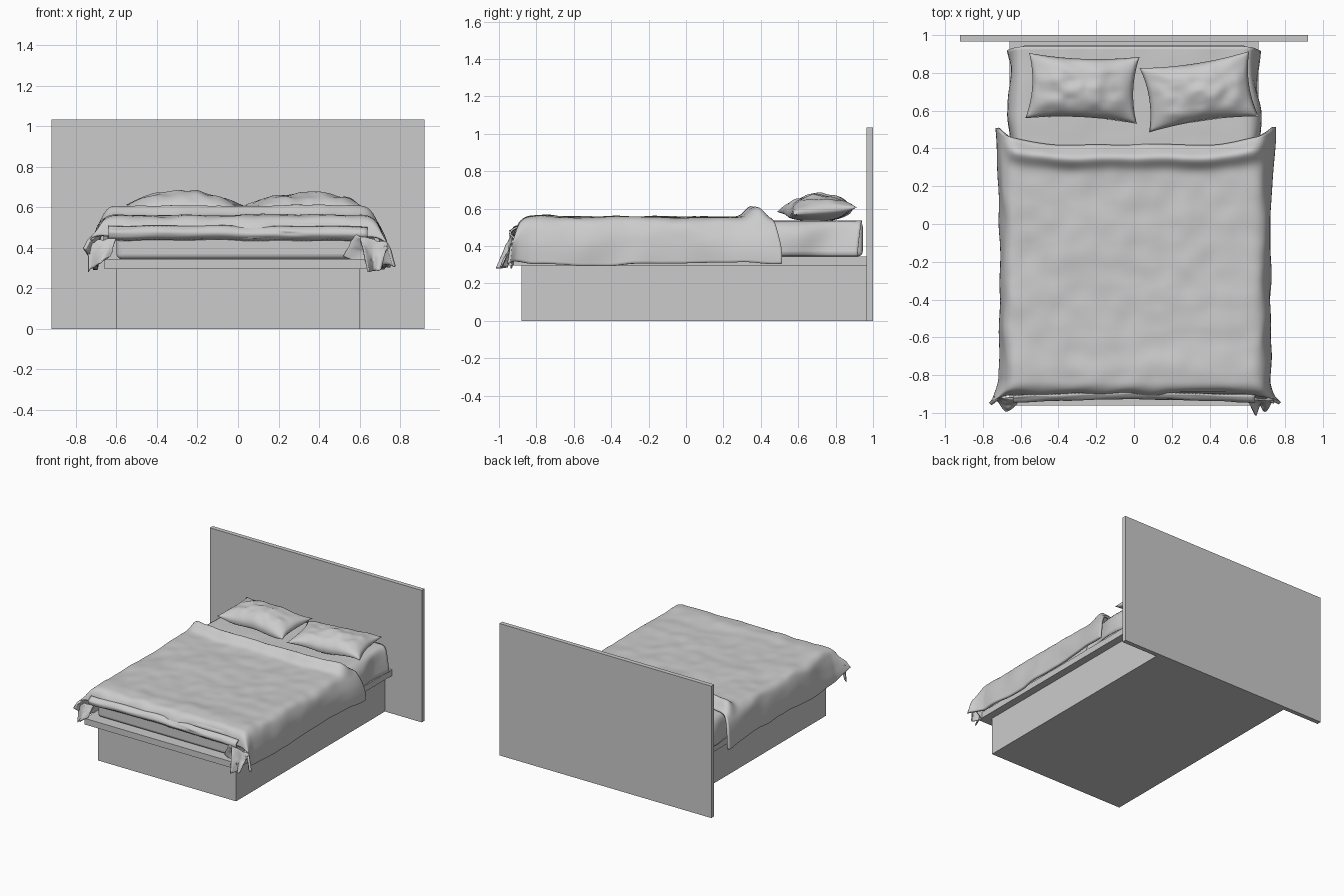
import bpy
from math import exp, sin, pi, hypot, copysign
from mathutils import Vector, noise

if "Cube" in bpy.data.objects:
    bpy.data.objects.remove(bpy.data.objects["Cube"])


def box(name, lo, hi, bevel=0.0):
    lo, hi = Vector(lo), Vector(hi)
    bpy.ops.mesh.primitive_cube_add(size=1, location=(lo + hi) / 2)
    ob = bpy.context.object
    ob.name = name
    ob.scale = hi - lo
    bpy.ops.object.transform_apply(location=False, rotation=False, scale=True)
    if bevel:
        m = ob.modifiers.new("bevel", 'BEVEL')
        m.width, m.segments = bevel, 4
        bpy.ops.object.shade_smooth_by_angle()
    return ob


def surface(name, fns, nu, nv, thick=0.0):
    """Smooth grid(s) from functions of u, v in 0..1; solidified if thick."""
    verts, faces = [], []
    for k, fn in enumerate(fns):
        base = len(verts)
        verts += [fn(i / nu, j / nv) for j in range(nv + 1) for i in range(nu + 1)]
        for j in range(nv):
            for i in range(nu):
                a = base + j * (nu + 1) + i
                f = (a, a + 1, a + nu + 2, a + nu + 1)
                faces.append(f if k == 0 else f[::-1])
    me = bpy.data.meshes.new(name)
    me.from_pydata(verts, [], faces)
    me.shade_smooth()
    ob = bpy.data.objects.new(name, me)
    bpy.context.collection.objects.link(ob)
    if len(fns) > 1:
        w = ob.modifiers.new("weld", 'WELD')
        w.merge_threshold = 0.0005
    if thick:
        s = ob.modifiers.new("thickness", 'SOLIDIFY')
        s.thickness, s.offset = thick, -1
    return ob


def rumple(x, y, scale, seed):
    return noise.noise(Vector((x * scale, y * scale, seed)))


def smooth(a, b, x):
    t = min(1, max(0, (x - a) / (b - a)))
    return t * t * (3 - 2 * t)


def bulge(d, amount, r=0.07):
    return amount * (1 - exp(-d / r))


def drop(d, r=0.07):
    return d - r * (1 - exp(-d / r))


# Headboard, plinth, platform, mattress
box("headboard", (-0.92, 0.965, 0), (0.92, 1.0, 1.035))
box("plinth", (-0.6, -0.88, 0), (0.6, 0.965, 0.297))
box("platform", (-0.66, -0.96, 0.297), (0.66, 0.965, 0.345))
box("mattress", (-0.6, -0.89, 0.345), (0.6, 0.945, 0.53), 0.025)


# Fitted sheet draped over the pillow end
def sheet(u, v):
    s, y = (u * 2 - 1) * 0.83, 0.25 + 0.69 * v
    ds = max(0, abs(s) - 0.59)
    out = bulge(ds, 0.075 + 0.025 * rumple(s, y, 5, 2) + 0.012 * sin(y * 14))
    x = copysign(min(abs(s), 0.59) + out, s)
    z = max(0.347, 0.535 - drop(ds) * 1.1 + 0.003 * rumple(s, y, 8, 4))
    return (x, y - 0.1 * ds * v, z)


surface("fitted_sheet", [sheet], 60, 40, 0.006)


# Duvet: flat cloth draped over sides and foot, folded ridge at the head
def duvet(u, v):
    s, t = (u * 2 - 1) * 0.93, -1.0 + 1.42 * v
    ds, dt = max(0, abs(s) - 0.61), max(0, -0.83 - t)
    side = smooth(0.4, 0.9, abs(s))
    head = smooth(0.75, 1, v)
    right = s > 0
    x = min(abs(s), 0.61) + bulge(ds, 0.115 if right else 0.1)
    x += ds * dt * 1.1 + 0.025 * head * smooth(0, 0.3, ds)
    x += 0.014 * rumple(t, s, 5, 7) * smooth(0, 0.12, ds)
    y = max(t, -0.83) - bulge(dt, 0.085) - 0.75 * ds * dt
    y += head * (0.09 * side + 0.012 * rumple(s, 0, 4, 3))
    y += 0.02 * rumple(s, t, 5, 9) * smooth(0, 0.12, dt)
    corner = ds * dt / (0.32 * 0.17)
    z = 0.555 - drop(hypot(ds, dt)) + corner * (0.05 if right else 0.13)
    z += 0.02 * rumple(t, 0, 3, 5) * smooth(0.1, 0.32, ds)
    # surface creases, puffed foot edge and the folded-over ridge
    top = 1 - smooth(0, 0.1, ds)
    z += 0.010 * rumple(s, t, 3.5, 1) + 0.006 * rumple(s, t, 9, 6)
    c = 0.35 + 0.012 * rumple(s, 0, 5, 8)
    w = 0.045 if t < c else 0.04
    z += top * (0.053 * exp(-((t - c) / w) ** 2) - 0.012 * smooth(0.38, 0.42, t))
    z += top * 0.008 * exp(-((t + 0.76) / 0.07) ** 2)
    return (copysign(x, s), y, z)


surface("duvet", [duvet], 130, 120, 0.018)


# Turned-under lip of the duvet along the foot
def lip(u, v):
    x = (u * 2 - 1) * 0.64
    a = pi * v
    return (x, -0.885 - 0.03 * sin(a) - 0.03 * abs(x) + 0.008 * rumple(x, v, 6, 3),
            0.50 - 0.055 * v + 0.012 * rumple(x, 0, 4, 2))


surface("duvet_foot_lip", [lip], 60, 10, 0.01)


# Loose sheet corners hanging at the foot
def flap(corners, seed):
    a, b, c, d = map(Vector, corners)

    def fn(u, v):
        p = a.lerp(b, u).lerp(d.lerp(c, u), v)
        p.y -= 0.025 * sin(u * pi * 2 + seed) * v
        p.z += 0.012 * rumple(u, v, 4, seed)
        return p
    return fn


surface("sheet_corner_right", [flap([(0.52, -0.91, 0.36), (0.66, -0.93, 0.295),
        (0.74, -0.93, 0.40), (0.58, -0.92, 0.47)], 1)], 20, 14, 0.008)
surface("sheet_tail_right", [flap([(0.60, -0.93, 0.46), (0.74, -0.92, 0.42),
        (0.70, -0.96, 0.29), (0.64, -0.99, 0.28)], 2)], 20, 14, 0.008)
surface("sheet_corner_left", [flap([(-0.74, -0.91, 0.42), (-0.60, -0.92, 0.45),
        (-0.63, -0.975, 0.36), (-0.74, -0.95, 0.28)], 4)], 20, 14, 0.008)


# Pillows: two domed skins meeting on a pinched seam
def pillow(name, corners, peak, seed):
    a, b, c, d = map(Vector, corners)

    def skin(sign):
        def fn(u, v):
            p, q = u * 2 - 1, v * 2 - 1
            pu = u - 0.045 * p * (1 - q * q)
            pv = v - 0.06 * q * (1 - p * p)
            pos = a.lerp(b, pu).lerp(d.lerp(c, pu), pv)
            dome = max(0, (1 - p * p) * (1 - q * q))
            f = dome ** 0.5
            seam = pos.z - 0.012 * (1 - p * p) + 0.01 * sin(p * 5 + seed)
            target = peak if sign > 0 else 0.532
            pos.z = seam + (target - seam) * f
            pos.z += 0.016 * rumple(p * 1.5, q, 2.5, seed) * f * (sign > 0)
            pos.z = max(pos.z, 0.532)
            return pos
        return fn
    surface(name, [skin(1), skin(-1)], 44, 32)


pillow("pillow_left", [(-0.575, 0.56, 0.585), (0.015, 0.53, 0.575),
                       (0.03, 0.885, 0.61), (-0.555, 0.905, 0.61)], 0.682, 1.3)
pillow("pillow_right", [(0.08, 0.485, 0.585), (0.66, 0.57, 0.57),
                        (0.61, 0.915, 0.61), (0.03, 0.825, 0.615)], 0.672, 4.7)
